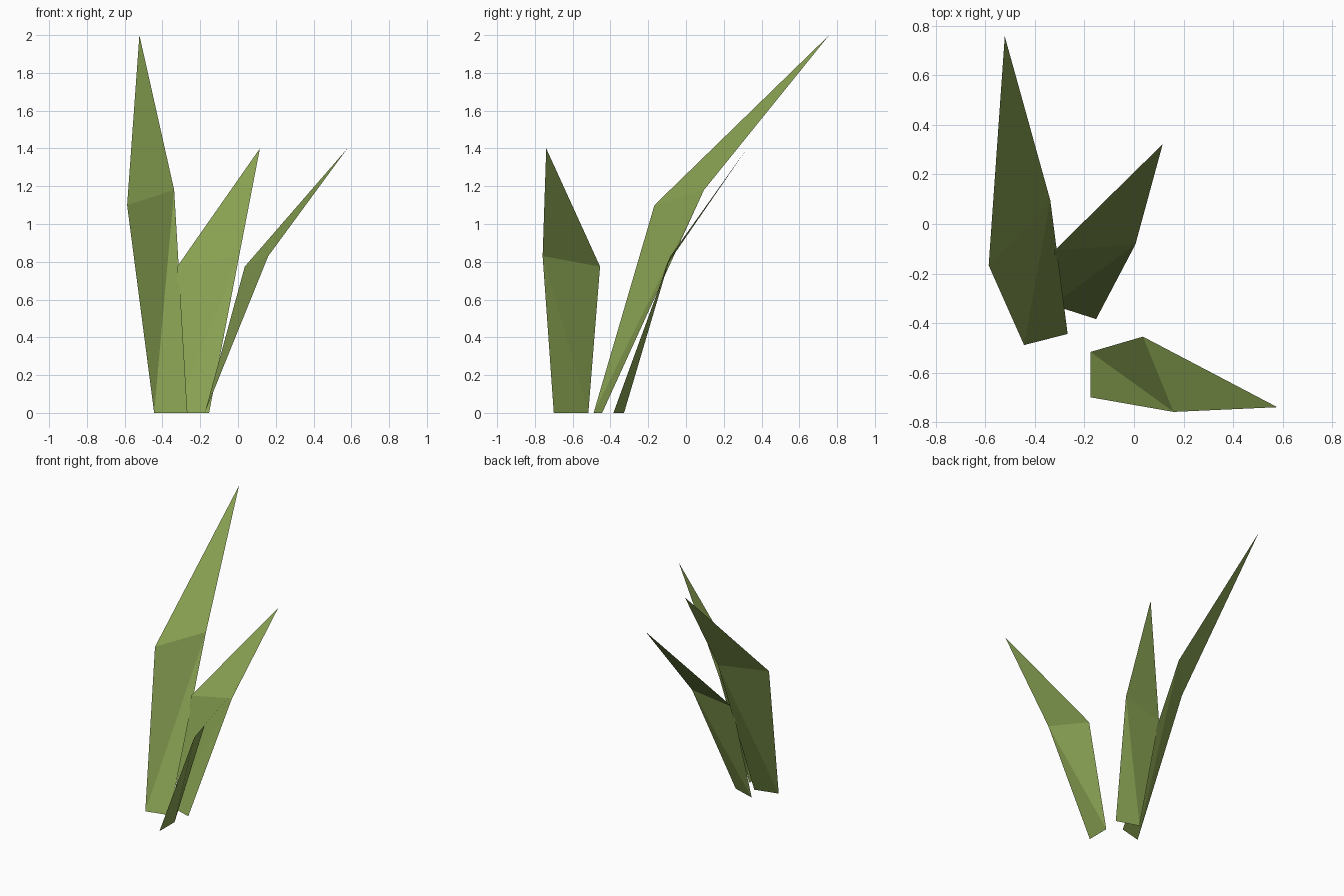
import bpy
import math
from mathutils import Matrix, Vector

if "Cube" in bpy.data.objects:
    bpy.data.objects.remove(bpy.data.objects["Cube"])

green = bpy.data.materials.new("leaf_green")
green.diffuse_color = (0.25, 0.36, 0.085, 1)
green.use_nodes = True
green.node_tree.nodes["Principled BSDF"].inputs["Base Color"].default_value = green.diffuse_color


def leaf(name, base, fold, tip):
    """Single-sheet blade: two base points, two fold points and a pointed tip."""
    mesh = bpy.data.meshes.new(name)
    # two lower triangles share the left base / right fold diagonal
    mesh.from_pydata(list(base) + list(fold) + [tip], [],
                     [(0, 1, 3), (0, 3, 2), (2, 3, 4)])
    mesh.materials.append(green)
    obj = bpy.data.objects.new(name, mesh)
    bpy.context.collection.objects.link(obj)
    return obj


# tall leaf leaning back
leaf("tall_leaf",
     [(-0.444, -0.489, 0), (-0.268, -0.444, 0)],
     [(-0.587, -0.167, 1.10), (-0.338, 0.095, 1.18)],
     (-0.522, 0.758, 2.0))

# short leaf leaning right
base = [(-0.176, -0.517, 0), (-0.176, -0.70, 0)]
fold = [(0.036, -0.455, 0.775), (0.16, -0.759, 0.83)]
tip = (0.579, -0.74, 1.40)
leaf("right_leaf", base, fold, tip)

# second short leaf: the same blade turned about its base corner
turn = (Matrix.Translation((-0.153, -0.384, 0))
        @ Matrix.Rotation(math.radians(72.2), 4, 'Z')
        @ Matrix.Translation((0.176, 0.70, 0)))
move = lambda p: tuple(turn @ Vector(p))
leaf("back_leaf", map(move, base), map(move, fold), move(tip))
